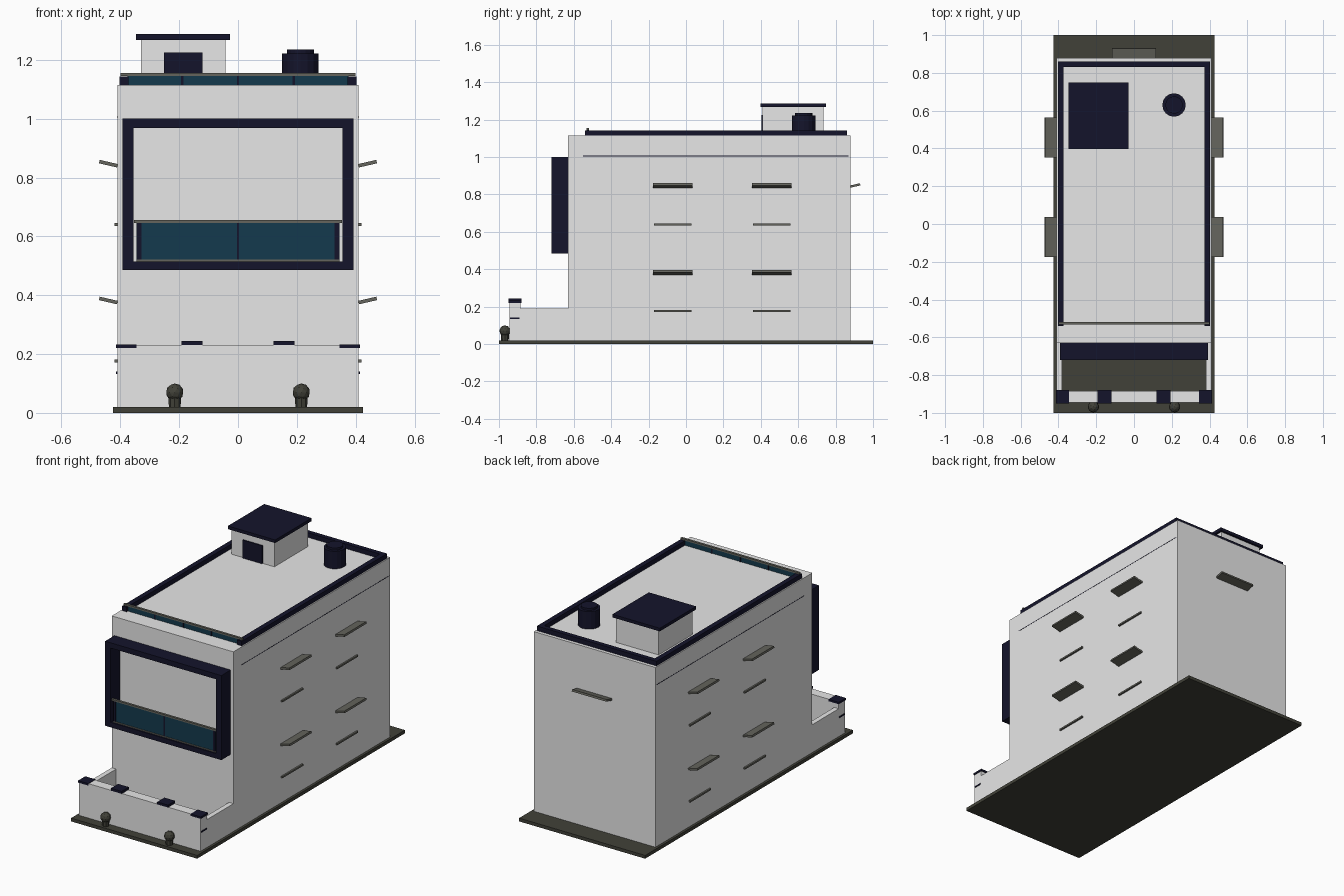
import bpy, bmesh, math
from mathutils import Matrix

cube = bpy.data.objects.get("Cube")
if cube:
    bpy.data.objects.remove(cube, do_unlink=True)


def material(name, rgb):
    m = bpy.data.materials.new(name)
    m.use_nodes = True
    m.diffuse_color = (*rgb, 1)
    m.node_tree.nodes["Principled BSDF"].inputs["Base Color"].default_value = (*rgb, 1)
    return m


WALL = material("pale wall", (0.8, 0.8, 0.8))
NAVY = material("navy trim", (0.007, 0.007, 0.024))
STONE = material("dark olive stone", (0.053, 0.053, 0.04))
SHADE = material("olive grey", (0.13, 0.13, 0.11))
GLASS = material("teal glass", (0.007, 0.042, 0.075))


def finish(name, bm, mat):
    mesh = bpy.data.meshes.new(name)
    bm.to_mesh(mesh)
    bm.free()
    mesh.materials.append(mat)
    ob = bpy.data.objects.new(name, mesh)
    bpy.context.collection.objects.link(ob)
    return ob


def box(name, x, y, z, mat):
    """Box from (min, max) ranges on each axis."""
    bm = bmesh.new()
    bmesh.ops.create_cube(bm, size=1)
    for v in bm.verts:
        for i, (a, b) in enumerate((x, y, z)):
            v.co[i] = (a + b) / 2 + v.co[i] * (b - a)
    return finish(name, bm, mat)


def pair(name, x, y, z, mat):
    """Left box at +x and its mirror image at -x."""
    box("left_" + name, x, y, z, mat)
    box("right_" + name, (-x[1], -x[0]), y, z, mat)


def lathe(name, x, y, z0, z1, r0, r1, sides, mat):
    bm = bmesh.new()
    bmesh.ops.create_cone(bm, cap_ends=True, segments=sides, radius1=r0, radius2=r1,
                          depth=z1 - z0, matrix=Matrix.Translation((x, y, (z0 + z1) / 2)))
    return finish(name, bm, mat)


def awning(name, x, y, z, angle, width):
    """Thin slab rising outward from the wall, turned to face a direction."""
    ob = box(name, (0, 0.063), (-width / 2, width / 2), (-0.006, 0.006), SHADE)
    ob.data.transform(Matrix.Translation((x, y, z)) @ Matrix.Rotation(angle, 4, "Z")
                      @ Matrix.Rotation(-math.radians(13), 4, "Y"))


# Ground slab and main block
box("ground_slab", (-0.425, 0.425), (-1, 1), (0, 0.02), STONE)
box("main_block", (-0.41, 0.41), (-0.63, 0.88), (0.01, 1.115), WALL)
pair("side_drip_line", (0.405, 0.411), (-0.55, 0.87), (1.004, 1.007), NAVY)

# Front yard wall with caps
pair("yard_wall", (0.38, 0.41), (-0.89, -0.63), (0.01, 0.19), WALL)
box("front_yard_wall", (-0.41, 0.41), (-0.945, -0.885), (0.01, 0.23), WALL)
pair("corner_cap", (0.345, 0.414), (-0.949, -0.88), (0.22, 0.232), NAVY)
pair("wall_cap", (0.12, 0.192), (-0.949, -0.88), (0.23, 0.245), NAVY)
pair("corner_strip", (0.405, 0.414), (-0.94, -0.89), (0.133, 0.141), NAVY)

# Low round bollards
for side, x in (("left", 0.215), ("right", -0.215)):
    lathe(side + "_bollard_base", x, -0.968, 0.02, 0.07, 0.02, 0.022, 8, STONE)
    bm = bmesh.new()
    bmesh.ops.create_icosphere(bm, subdivisions=2, radius=0.03,
                               matrix=Matrix.Translation((x, -0.968, 0.07)))
    finish(side + "_bollard_top", bm, STONE)

# Projecting balcony frame
depth = (-0.72, -0.625)
pair("frame_post", (0.355, 0.392), depth, (0.485, 1.0), NAVY)
box("frame_top", (-0.356, 0.356), depth, (0.968, 1.0), NAVY)
box("frame_bottom", (-0.356, 0.356), depth, (0.485, 0.515), NAVY)

# Balcony railing
box("balcony_glass", (-0.345, 0.345), (-0.708, -0.702), (0.522, 0.646), GLASS)
box("balcony_top_rail", (-0.354, 0.354), (-0.712, -0.698), (0.645, 0.655), SHADE)
box("balcony_bottom_rail", (-0.345, 0.345), (-0.711, -0.699), (0.515, 0.522), SHADE)
pair("balcony_post", (0.328, 0.343), (-0.711, -0.699), (0.52, 0.646), NAVY)
box("balcony_middle_post", (-0.004, 0.004), (-0.711, -0.699), (0.52, 0.646), NAVY)

# Roof parapet and front roof railing
pair("parapet", (0.373, 0.403), (-0.54, 0.86), (1.11, 1.143), NAVY)
box("back_parapet", (-0.375, 0.375), (0.832, 0.86), (1.11, 1.143), NAVY)
box("roof_glass", (-0.375, 0.375), (-0.528, -0.522), (1.11, 1.146), GLASS)
box("roof_rail", (-0.4, 0.4), (-0.532, -0.518), (1.145, 1.155), SHADE)
for i in range(-1, 2):
    box("roof_rail_post", (i * 0.19 - 0.004, i * 0.19 + 0.004), (-0.531, -0.519), (1.11, 1.146), NAVY)

# Stair hut and water tank
box("stair_hut", (-0.33, -0.042), (0.41, 0.735), (1.11, 1.27), WALL)
box("hut_roof", (-0.347, -0.028), (0.398, 0.748), (1.268, 1.287), NAVY)
box("hut_door", (-0.252, -0.12), (0.403, 0.412), (1.11, 1.225), NAVY)
lathe("water_tank", 0.212, 0.63, 1.11, 1.222, 0.062, 0.062, 16, NAVY)
lathe("tank_lid", 0.212, 0.63, 1.22, 1.235, 0.046, 0.046, 16, NAVY)

# Window awnings and sills on both sides, and one awning at the back
for y in (-0.07, 0.458):
    for z in (0.84, 0.375):
        awning("left_awning", 0.41, y, z, 0, 0.212)
        awning("right_awning", -0.41, y, z, math.pi, 0.212)
    for z in (0.64, 0.177):
        pair("window_sill", (0.4, 0.42), (y - 0.1, y + 0.1), (z - 0.005, z + 0.005), SHADE)
awning("back_awning", 0, 0.87, 0.84, math.pi / 2, 0.235)
